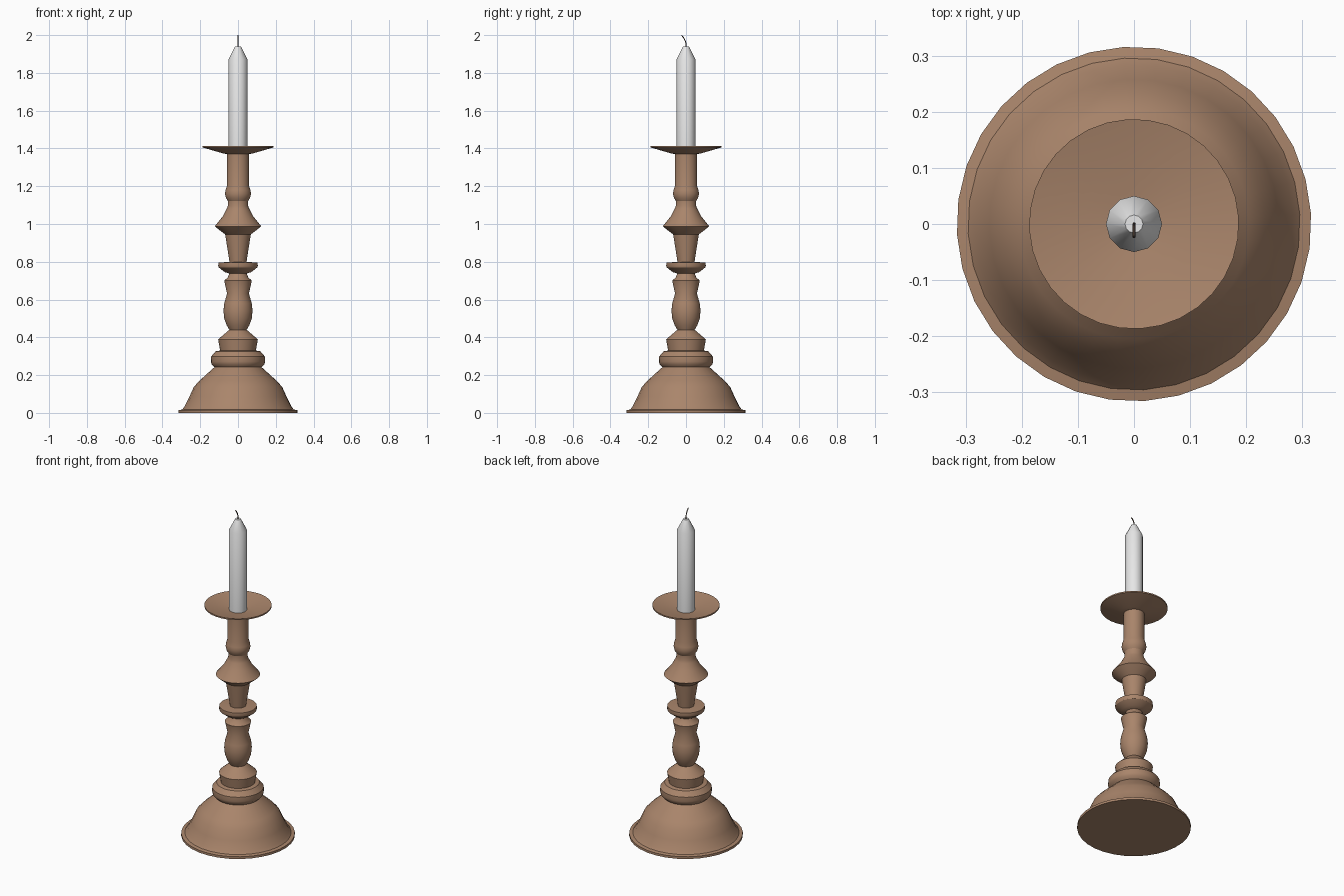
import bpy, bmesh, math

if "Cube" in bpy.data.objects:
    bpy.data.objects.remove(bpy.data.objects["Cube"])


def material(name, rgb):
    m = bpy.data.materials.new(name)
    m.diffuse_color = (*rgb, 1)
    m.use_nodes = True
    m.node_tree.nodes["Principled BSDF"].inputs["Base Color"].default_value = m.diffuse_color
    return m


brown = material("warm_brown", (0.40, 0.235, 0.147))
wax = material("white_wax", (0.8, 0.8, 0.8))
dark = material("wick_dark", (0.05, 0.03, 0.02))


def lathe(name, profile, mat, sides=32, turn=0.0, angle=30):
    """Revolve (radius, height) points about z; radius 0 closes an end."""
    bm = bmesh.new()
    rings = []
    for r, z in profile:
        if r == 0:
            rings.append([bm.verts.new((0, 0, z))] * sides)
        else:
            rings.append([bm.verts.new((r * math.cos(turn + math.tau * i / sides),
                                        r * math.sin(turn + math.tau * i / sides), z))
                          for i in range(sides)])
    for a, b in zip(rings, rings[1:]):
        for i in range(sides):
            j = (i + 1) % sides
            bm.faces.new(list(dict.fromkeys((a[i], a[j], b[j], b[i]))))
    bmesh.ops.recalc_face_normals(bm, faces=bm.faces)
    me = bpy.data.meshes.new(name)
    bm.to_mesh(me)
    bm.free()
    me.materials.append(mat)
    ob = bpy.data.objects.new(name, me)
    bpy.context.collection.objects.link(ob)
    bpy.ops.object.select_all(action='DESELECT')
    ob.select_set(True)
    bpy.context.view_layer.objects.active = ob
    bpy.ops.object.shade_smooth_by_angle(angle=math.radians(angle))
    return ob


# Turned holder: bell foot, collars, vase, knops and drip dish in one profile
holder = [
    (0, 0), (0.316, 0), (0.316, 0.014), (0.296, 0.018), (0.283, 0.034),
    (0.258, 0.085), (0.234, 0.138), (0.205, 0.170), (0.125, 0.242),      # foot
    (0.140, 0.257), (0.144, 0.272), (0.143, 0.298), (0.119, 0.326), (0.095, 0.330),
    (0.105, 0.388), (0.095, 0.398), (0.046, 0.440),                      # collars
    (0.060, 0.464), (0.073, 0.500), (0.077, 0.540), (0.073, 0.580),
    (0.058, 0.632), (0.073, 0.700),                                      # vase
    (0.054, 0.718), (0.046, 0.738), (0.070, 0.745), (0.102, 0.770),
    (0.105, 0.778), (0.104, 0.796), (0.045, 0.799),                      # ring
    (0.068, 0.945), (0.095, 0.965), (0.123, 0.988), (0.080, 1.042),
    (0.060, 1.080), (0.054, 1.095), (0.054, 1.122),                      # knop
    (0.064, 1.138), (0.069, 1.160), (0.066, 1.180), (0.058, 1.205),
    (0.058, 1.370), (0.080, 1.374), (0.187, 1.405), (0.187, 1.413),      # dish
    (0.050, 1.384), (0, 1.382),
]
lathe("candle_holder", holder, brown, turn=math.radians(3.4))

# Candle with tapered tip
lathe("candle", [(0, 1.375), (0.050, 1.375), (0.050, 1.872), (0.016, 1.940), (0, 1.940)],
      wax, sides=12, angle=35)

# Wick, curling towards the front
cu = bpy.data.curves.new("wick", 'CURVE')
cu.dimensions = '3D'
cu.bevel_depth = 0.003
cu.bevel_resolution = 1
cu.use_fill_caps = True
sp = cu.splines.new('POLY')
path = [(0, 1.935), (0, 1.955), (-0.004, 1.970), (-0.012, 1.985), (-0.023, 1.999)]
sp.points.add(len(path) - 1)
for p, (y, z) in zip(sp.points, path):
    p.co = (0, y, z, 1)
cu.materials.append(dark)
bpy.context.collection.objects.link(bpy.data.objects.new("wick", cu))
